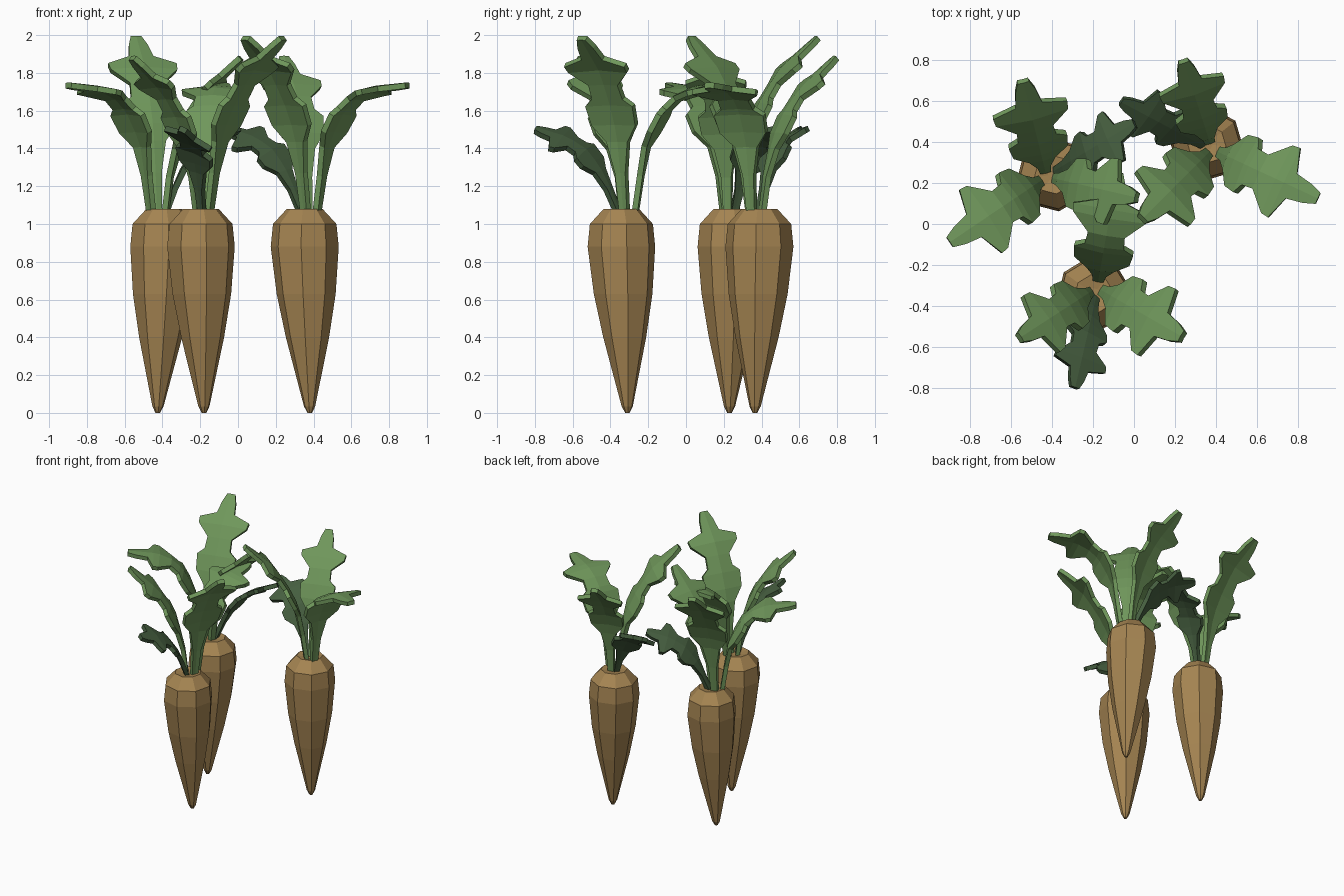
import bpy, bmesh, math
from mathutils import Vector, Matrix

cube = bpy.data.objects.get("Cube")
if cube:
    bpy.data.objects.remove(cube, do_unlink=True)


def make_material(name, colour):
    mat = bpy.data.materials.new(name)
    mat.use_nodes = True
    mat.diffuse_color = colour
    mat.node_tree.nodes["Principled BSDF"].inputs["Base Color"].default_value = colour
    return mat


ROOT_MAT = make_material("root brown", (0.38, 0.235, 0.085, 1))
LEAF_MAT = make_material("leaf green", (0.16, 0.31, 0.105, 1))
DARK_MAT = make_material("dark leaf green", (0.06, 0.112, 0.05, 1))

# Root profile as (radius, height); the body leans off the tip
ROOT = [(0.012, 0), (0.03, 0.035), (0.115, 0.4), (0.157, 0.63), (0.181, 0.88),
        (0.169, 1.0), (0.095, 1.08), (0.03, 1.07)]
SIDES = 8
PHASE = math.radians(9)
LEAN = Vector((-0.016, -0.032, 0))

# Leaf outline as (fraction along the leaf, half width)
OUTLINE = [(0, 0.025), (0.2, 0.033), (0.36, 0.065), (0.45, 0.135), (0.56, 0.145),
           (0.6, 0.095), (0.68, 0.09), (0.77, 0.18), (0.815, 0.185), (0.855, 0.065),
           (0.94, 0.05), (1, 0.028)]

# Each leaf: name, heading, bank (degrees), width scale, material,
# centre line as (outward, height)
LEAVES = [
    ("arching_leaf", 80, 0, 1.0, LEAF_MAT,
     [(0.04, 1.06), (0.09, 1.4), (0.16, 1.56), (0.24, 1.66), (0.36, 1.715), (0.57, 1.735)]),
    ("tall_leaf", -30, 0, 1.0, LEAF_MAT,
     [(0.03, 1.06), (0.08, 1.4), (0.14, 1.58), (0.28, 1.81), (0.48, 1.985)]),
    ("short_leaf", -103, 24, 0.75, DARK_MAT,
     [(0.05, 1.06), (0.13, 1.25), (0.22, 1.38), (0.33, 1.45), (0.5, 1.5)]),
    ("middle_leaf", -147, 0, 0.88, LEAF_MAT,
     [(0.04, 1.06), (0.07, 1.3), (0.14, 1.53), (0.25, 1.7), (0.45, 1.88)]),
]


def add_object(name, bm, mat, place):
    bmesh.ops.recalc_face_normals(bm, faces=bm.faces)
    mesh = bpy.data.meshes.new(name)
    bm.to_mesh(mesh)
    bm.free()
    mesh.materials.append(mat)
    obj = bpy.data.objects.new(name, mesh)
    obj.matrix_world = place
    bpy.context.collection.objects.link(obj)
    return obj


def add_root(name, place):
    bm = bmesh.new()
    rings = []
    for r, z in ROOT:
        centre = LEAN * min(1, z / 0.88) + Vector((0, 0, z))
        angles = [PHASE + math.tau * i / SIDES for i in range(SIDES)]
        rings.append([bm.verts.new(centre + Vector((r * math.cos(a), r * math.sin(a), 0)))
                      for a in angles])
    for low, high in zip(rings, rings[1:]):
        for i in range(SIDES):
            j = (i + 1) % SIDES
            bm.faces.new((low[i], low[j], high[j], high[i]))
    bm.faces.new(rings[0][::-1])
    bm.faces.new(rings[-1])
    add_object(name, bm, ROOT_MAT, place)


def along(path, t):
    """Point at fraction t of the length of a path, and its direction."""
    pts = [Vector((s, 0, z)) for s, z in path]
    left = t * sum((b - a).length for a, b in zip(pts, pts[1:]))
    for a, b in zip(pts, pts[1:]):
        span = (b - a).length
        if left <= span or b is pts[-1]:
            return a + (b - a) * (left / span), (b - a).normalized()
        left -= span


def add_leaf(name, heading, bank, scale, mat, path, place):
    bm = bmesh.new()
    tilt = math.radians(bank)
    rows = []
    for t, half in OUTLINE:
        p, d = along(path, t)
        under = Vector((d.z, 0, -d.x))
        across = Vector((0, math.cos(tilt), 0)) + under * math.sin(tilt)
        # Both edges fold slightly down from the midrib
        rows.append([bm.verts.new(p + (across * side + under * 0.1 * abs(side)) * half * scale)
                     for side in (-1, 0, 1)])
    for a, b in zip(rows, rows[1:]):
        for i in (0, 1):
            bm.faces.new((a[i], a[i + 1], b[i + 1], b[i]))
    turn = Matrix.Rotation(math.radians(heading), 4, "Z")
    obj = add_object(name, bm, mat, place @ turn)
    mod = obj.modifiers.new("thickness", "SOLIDIFY")
    mod.thickness = 0.03
    mod.offset = 0


# Three plants, each the same plant turned about its own axis
for label, x, y, spin in (("front", -0.18, -0.31, 0), ("right", -0.425, 0.23, 134),
                          ("left", 0.38, 0.365, -105)):
    place = Matrix.Translation((x, y, 0)) @ Matrix.Rotation(math.radians(spin), 4, "Z")
    add_root(label + "_root", place)
    for leaf, *spec in LEAVES:
        add_leaf(label + "_" + leaf, *spec, place)
